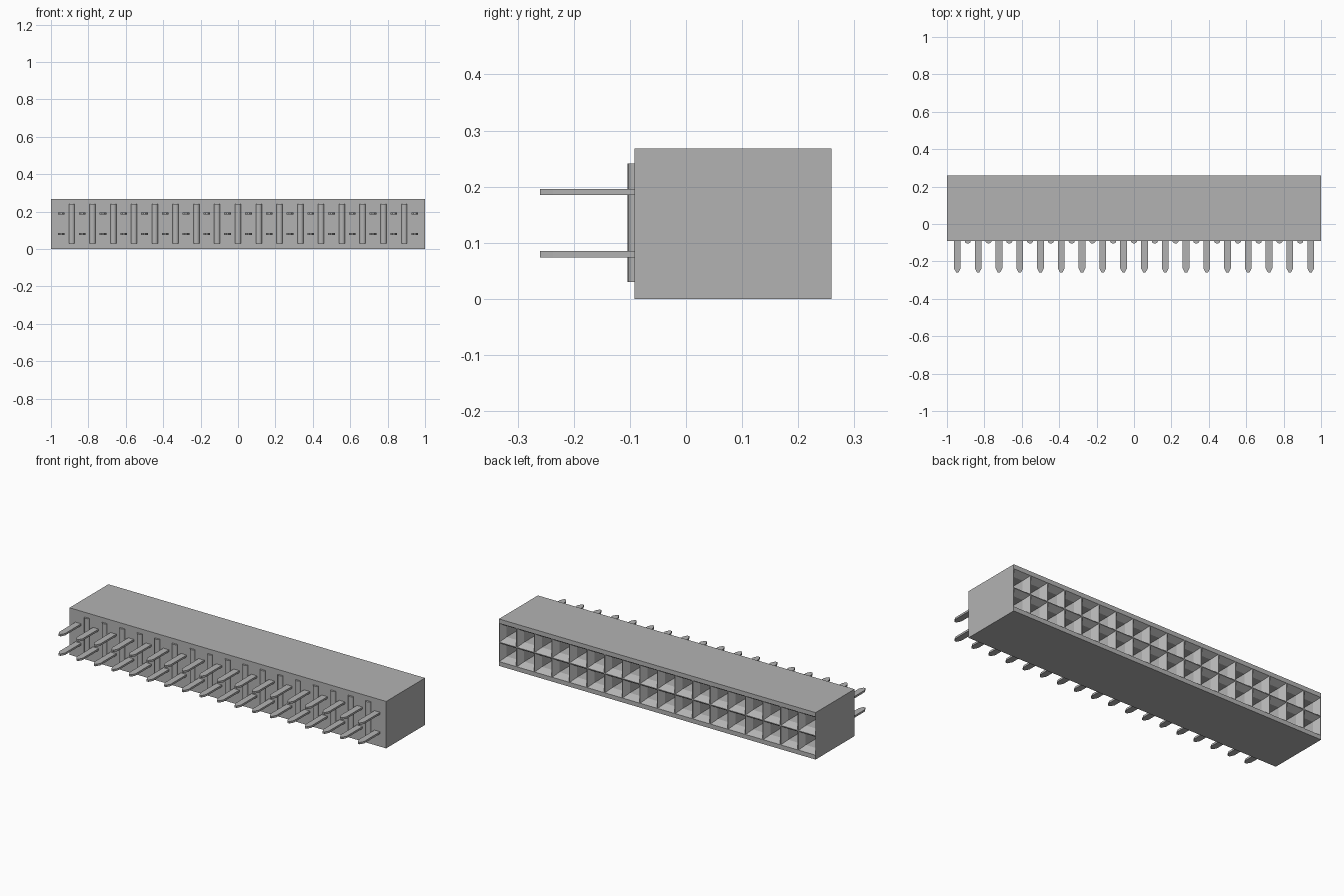
import bpy
import bmesh
import math
from mathutils import Vector

default_cube = bpy.data.objects.get("Cube")
if default_cube:
    bpy.data.objects.remove(default_cube, do_unlink=True)

COLUMNS = 18
PITCH = 2 / COLUMNS
HEIGHT = 0.268
FRONT, BACK = -0.092, 0.259
MID_Z = HEIGHT / 2

grey = bpy.data.materials.new("plain grey")
grey.use_nodes = True
grey.diffuse_color = (0.45, 0.45, 0.45, 1)
grey.node_tree.nodes["Principled BSDF"].inputs["Base Color"].default_value = grey.diffuse_color


def finish(name, bm):
    bmesh.ops.recalc_face_normals(bm, faces=bm.faces)
    mesh = bpy.data.meshes.new(name)
    bm.to_mesh(mesh)
    bm.free()
    mesh.materials.append(grey)
    obj = bpy.data.objects.new(name, mesh)
    bpy.context.collection.objects.link(obj)
    return obj


def prism(name, outline, z_low, z_high):
    """Extrude an outline in x and y upwards."""
    bm = bmesh.new()
    face = bm.faces.new([bm.verts.new((x, y, z_low)) for x, y in outline])
    new = bmesh.ops.extrude_face_region(bm, geom=[face])["geom"]
    bmesh.ops.translate(bm, vec=(0, 0, z_high - z_low),
                        verts=[v for v in new if isinstance(v, bmesh.types.BMVert)])
    return finish(name, bm)


def repeat(obj, count, step):
    array = obj.modifiers.new("repeat", "ARRAY")
    array.count = count
    array.use_relative_offset = False
    array.use_constant_offset = True
    array.constant_offset_displace = step


# Housing: a block cut into cells, with a funnel and a pit in each cell at the back
bm = bmesh.new()
bmesh.ops.create_cube(bm, size=1)
bmesh.ops.scale(bm, vec=(2, BACK - FRONT, HEIGHT), verts=bm.verts)
bmesh.ops.translate(bm, vec=(0, (FRONT + BACK) / 2, MID_Z), verts=bm.verts)
cuts = [((-1 + i * PITCH, 0, 0), (1, 0, 0)) for i in range(1, COLUMNS)]
cuts += [((0, 0, MID_Z + row * PITCH), (0, 0, 1)) for row in (-1, 0, 1)]
for point, normal in cuts:
    bmesh.ops.bisect_plane(bm, geom=bm.verts[:] + bm.edges[:] + bm.faces[:],
                           plane_co=point, plane_no=normal)
bm.normal_update()
cells = [f for f in bm.faces if f.normal.y > 0.9
         and abs(f.calc_center_median().z - MID_Z) < PITCH]
bmesh.ops.inset_individual(bm, faces=cells, thickness=0.003)
bmesh.ops.inset_individual(bm, faces=cells, thickness=0.031, depth=-0.035)
pits = bmesh.ops.extrude_discrete_faces(bm, faces=cells)["faces"]
bmesh.ops.translate(bm, vec=Vector((0, -0.2, 0)),
                    verts=list({v for f in pits for v in f.verts}))
bmesh.ops.dissolve_limit(bm, angle_limit=0.01, verts=bm.verts, edges=bm.edges)
finish("housing", bm)

# Pins: flat blades with pointed tips, in two rows
half = 0.018
pin = prism("pins", [(-half, FRONT + 0.01), (-half, -0.237), (-0.006, -0.26),
                     (0.006, -0.26), (half, -0.237), (half, FRONT + 0.01)],
            -0.0055, 0.0055)
pin.location = (-1 + PITCH / 2, 0, MID_Z + 0.001 - PITCH / 2)
repeat(pin, COLUMNS, (PITCH, 0, 0))
repeat(pin, 2, (0, 0, PITCH))

# Ribs: rounded standoffs between the pins
arc = [math.pi * i / 8 for i in range(9)]
rib = prism("ribs", [(0.016 * math.cos(a), FRONT - 0.012 * math.sin(a)) for a in arc],
            0.03, 0.241)
rib.location.x = -1 + PITCH
repeat(rib, COLUMNS - 1, (PITCH, 0, 0))
bpy.context.view_layer.objects.active = rib
rib.select_set(True)
bpy.ops.object.shade_smooth_by_angle(angle=math.radians(35))
